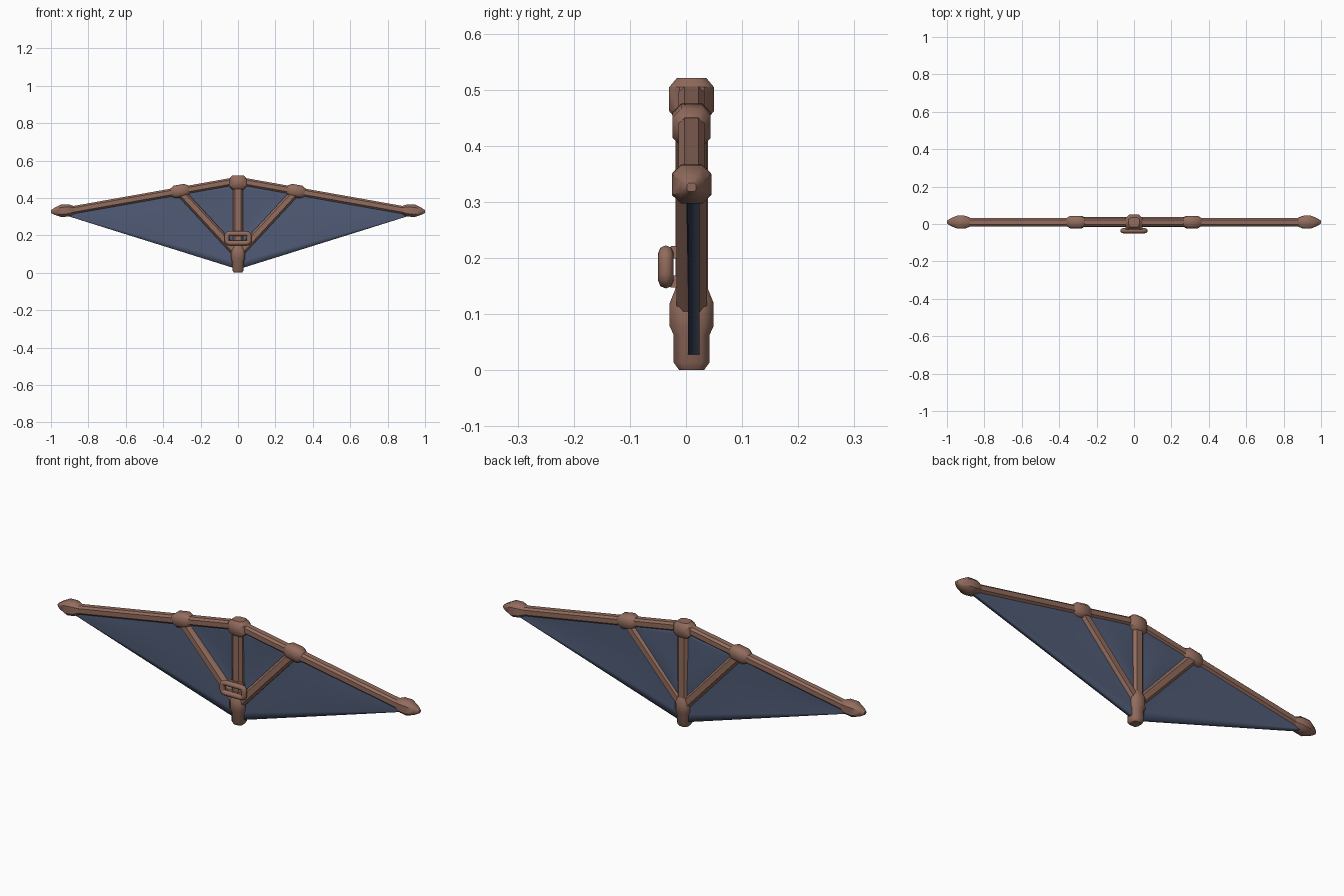
import bpy, bmesh, math
from mathutils import Vector

cube = bpy.data.objects.get("Cube")
if cube:
    bpy.data.objects.remove(cube, do_unlink=True)


def material(name, rgb):
    m = bpy.data.materials.new(name)
    m.use_nodes = True
    m.diffuse_color = (*rgb, 1)
    m.node_tree.nodes["Principled BSDF"].inputs["Base Color"].default_value = (*rgb, 1)
    return m


WOOD = material("brown wood", (0.29, 0.15, 0.11))
CLOTH = material("slate blue cloth", (0.08, 0.105, 0.18))
MID_Y = 0.01


def finish(name, bm, mat):
    bmesh.ops.recalc_face_normals(bm, faces=bm.faces)
    mesh = bpy.data.meshes.new(name)
    bm.to_mesh(mesh)
    bm.free()
    mesh.materials.append(mat)
    ob = bpy.data.objects.new(name, mesh)
    bpy.context.collection.objects.link(ob)
    smooth(ob)
    return ob


def smooth(ob):
    bpy.ops.object.select_all(action="DESELECT")
    ob.select_set(True)
    bpy.context.view_layer.objects.active = ob
    bpy.ops.object.shade_smooth_by_angle(angle=math.radians(42))


def loft(name, start, end, stations, y=MID_Y):
    """Chamfered box section swept from start to end (x, z);
    stations are (fraction, half width, half depth)."""
    a, b = Vector((start[0], y, start[1])), Vector((end[0], y, end[1]))
    depth = Vector((0, 1, 0))
    side = (b - a).normalized().cross(depth)
    bm = bmesh.new()
    rings = []
    for t, w, d in stations:
        ring = []
        c = 0.55
        for u, v in ((1, c), (c, 1), (-c, 1), (-1, c), (-1, -c), (-c, -1), (c, -1), (1, -c)):
            ring.append(bm.verts.new(a.lerp(b, t) + side * (u * w) + depth * (v * d)))
        rings.append(ring)
    for r, s in zip(rings, rings[1:]):
        for i in range(8):
            j = (i + 1) % 8
            bm.faces.new((r[i], r[j], s[j], s[i]))
    bm.faces.new(rings[0])
    bm.faces.new(rings[-1])
    return finish(name, bm, WOOD)


def bar(name, start, end, w, d, y=MID_Y):
    return loft(name, start, end, [(0, w, d), (1, w, d)], y)


def knob(name, start, end, w, d):
    """Block with bevelled ends."""
    return loft(name, start, end, [(0, w * .65, d * .65), (.22, w, d), (.78, w, d), (1, w * .65, d * .65)])


# Leading edge runs straight from the hub to each tip
HUB, TIP = Vector((0, .492)), Vector((.94, .325))


def edge(x):
    return (x, HUB.y + (TIP.y - HUB.y) * x / TIP.x)


# Centre pole with its foot, collar and top hub
bar("centre_pole", (0, .05), (0, .48), .028, .029)
loft("pole_foot", (0, 0), (0, .15),
     [(0, .022, .022), (.09, .03, .032), (.42, .032, .032), (.52, .038, .039),
      (.8, .038, .039), (.95, .03, .03), (1, .026, .028)])
knob("top_hub", (0, .445), (0, .521), .046, .04)

# Arms, struts, joints and tips on both sides
for s, label in ((1, "left"), (-1, "right")):
    def p(x, z):
        return (s * x, z)
    bar(label + "_arm", p(*edge(0)), p(*edge(.94)), .021, .023)
    bar(label + "_strut", p(.02, .12), p(.308, .432), .024, .027)
    knob(label + "_joint", p(*edge(.262)), p(*edge(.358)), .034, .034)
    loft(label + "_tip", p(*edge(.875)), p(.999, .326),
         [(0, .02, .022), (.22, .032, .034), (.55, .034, .035), (.85, .019, .02), (1, .008, .008)])

# Sail: a sheet hung between the arms and the foot, slightly billowed per panel
bm = bmesh.new()
COLS, ROWS, SPAN = 64, 12, .94
grid = []
for i in range(COLS + 1):
    x = SPAN * (2 * i / COLS - 1)
    f = abs(x) / SPAN
    low, high = .018 + .295 * f, edge(abs(x))[1]
    column = []
    for j in range(ROWS + 1):
        t = j / ROWS
        z = low + (high - low) * t
        strut_x = max(0, min(.31, (z - .1) * .93))
        inner = abs(x) < strut_x
        k = abs(x) / strut_x if inner else (abs(x) - strut_x) / (SPAN - strut_x)
        puff = .006 * math.sin(math.pi * k) * math.sin(math.pi * t)
        column.append(bm.verts.new((x, .014 + (puff if inner else -puff * .5), z)))
    grid.append(column)
for c, d in zip(grid, grid[1:]):
    for j in range(ROWS):
        bm.faces.new((c[j], d[j], d[j + 1], c[j + 1]))
sail = finish("sail", bm, CLOTH)
mod = sail.modifiers.new("thickness", "SOLIDIFY")
mod.thickness, mod.offset = .02, 0

# Grip: rounded rectangular loop in front of the pole
W, H, R = .06, .025, .014
curve = bpy.data.curves.new("grip", "CURVE")
curve.dimensions = "3D"
curve.bevel_depth, curve.bevel_resolution = .0135, 2
path = []
for cx, cz, start in ((1, 1, 0), (-1, 1, 90), (-1, -1, 180), (1, -1, 270)):
    for k in range(4):
        ang = math.radians(start + 30 * k)
        path.append((cx * (W - R) + R * math.cos(ang), cz * (H - R) + R * math.sin(ang)))
spline = curve.splines.new("POLY")
spline.points.add(len(path) - 1)
for pt, (x, z) in zip(spline.points, path):
    pt.co = (x, -.036, .184 + z, 1)
spline.use_cyclic_u = True
curve.materials.append(WOOD)
grip = bpy.data.objects.new("grip", curve)
bpy.context.collection.objects.link(grip)

# Mounts joining the grip to the pole and struts
for z, name in ((.158, "lower_grip_mount"), (.21, "upper_grip_mount")):
    bar(name, (-.045, z), (.045, z), .011, .012, -.02)
